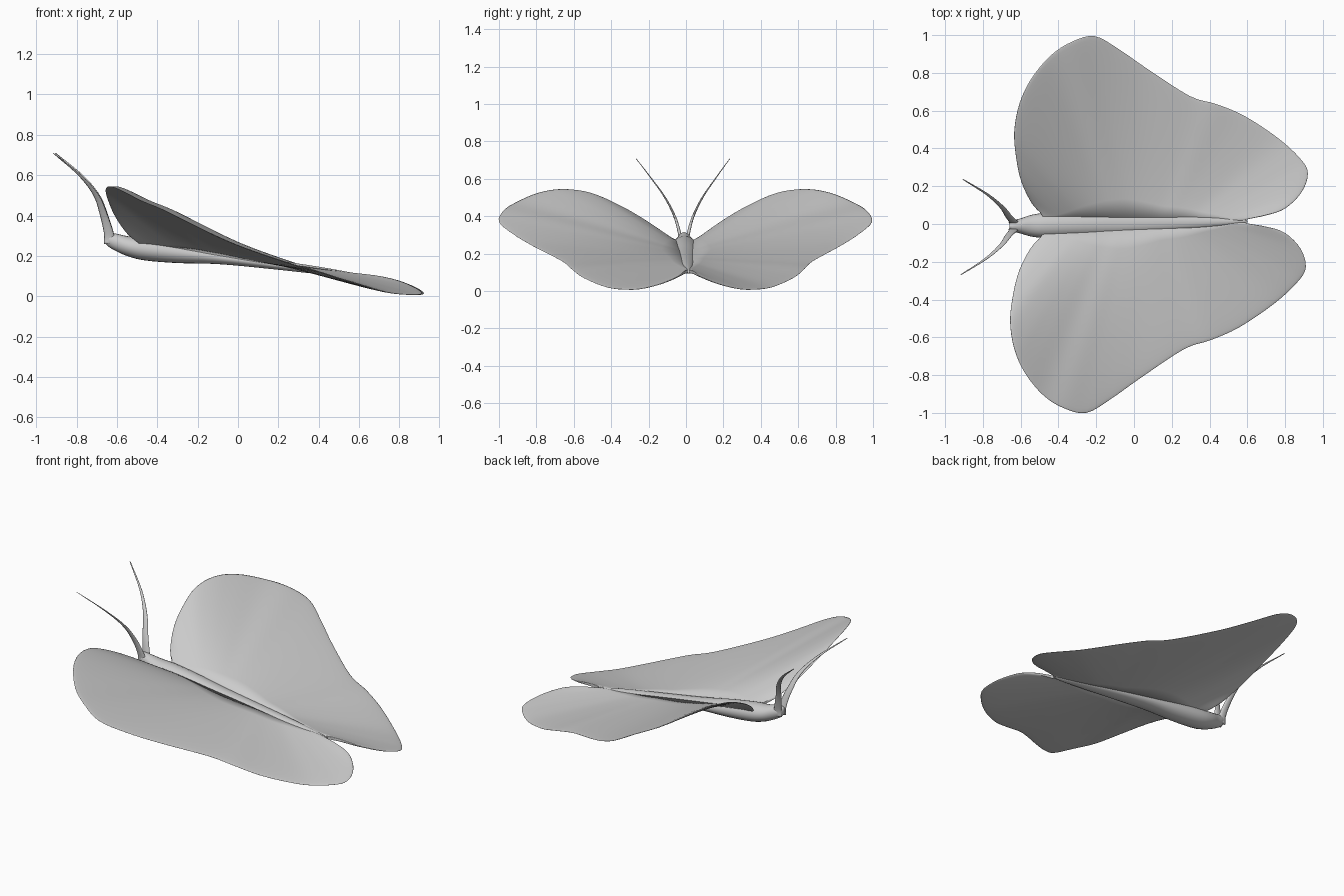
import bpy, bmesh, math
from mathutils import Vector

if "Cube" in bpy.data.objects:
    bpy.data.objects.remove(bpy.data.objects["Cube"])


def spline(pts, steps):
    """Catmull-Rom samples through points of any dimension."""
    P = [Vector(p) for p in pts]
    out = []
    for i in range(len(P) - 1):
        a, b = P[i], P[i + 1]
        p0 = P[i - 1] if i else a * 2 - b
        p3 = P[i + 2] if i + 2 < len(P) else b * 2 - a
        for k in range(steps):
            t = k / steps
            out.append(0.5 * (2 * a + (b - p0) * t + (2 * p0 - 5 * a + 4 * b - p3) * t * t
                              + (3 * a - p0 - 3 * b + p3) * t ** 3))
    return out + [P[-1]]


def loft(name, rings):
    """Skin closed rings, cap both ends; a slight skew matches the natural pose."""
    bm = bmesh.new()
    rows = [[bm.verts.new((x + 0.022 * y, y + 0.02 * (x + 0.1), z)) for x, y, z in r] for r in rings]
    n = len(rows[0])
    for a, b in zip(rows, rows[1:]):
        for j in range(n):
            k = (j + 1) % n
            bm.faces.new((a[j], a[k], b[k], b[j]))
    bm.faces.new(rows[0])
    bm.faces.new(rows[-1])
    bmesh.ops.recalc_face_normals(bm, faces=bm.faces)
    me = bpy.data.meshes.new(name)
    bm.to_mesh(me)
    bm.free()
    ob = bpy.data.objects.new(name, me)
    bpy.context.collection.objects.link(ob)
    for p in me.polygons:
        p.use_smooth = True
    return ob


# Body: x, bottom z, top z, half width
body = [(-0.66, 0.265, 0.31, 0.015), (-0.64, 0.245, 0.315, 0.03), (-0.6, 0.222, 0.31, 0.04),
        (-0.54, 0.197, 0.297, 0.058), (-0.46, 0.178, 0.29, 0.066), (-0.3, 0.165, 0.265, 0.062),
        (-0.1, 0.16, 0.225, 0.053), (0.15, 0.137, 0.185, 0.042), (0.4, 0.11, 0.147, 0.028),
        (0.55, 0.095, 0.12, 0.014), (0.6, 0.095, 0.107, 0.005)]
samples = []
for xz, w in zip(spline([(x, b, t) for x, b, t, w in body], 4),
                 spline([(x, w) for x, b, t, w in body], 4)):
    samples.append((xz[0], xz[1], xz[2], w[1]))
angles = [2 * math.pi * j / 20 for j in range(20)]
loft("body", [[(x, w * math.cos(a), (b + t) / 2 + (t - b) / 2 * math.sin(a)) for a in angles]
              for x, b, t, w in samples])

# Wing outline from the front root round to the rear root
outline = [(-0.49, 0.06, 0.27), (-0.545, 0.12, 0.31), (-0.6, 0.23, 0.39), (-0.63, 0.35, 0.46),
           (-0.645, 0.5, 0.525), (-0.62, 0.65, 0.545), (-0.56, 0.78, 0.525), (-0.46, 0.9, 0.475),
           (-0.35, 0.97, 0.43), (-0.23, 0.997, 0.37), (-0.1, 0.925, 0.305), (0.05, 0.82, 0.24),
           (0.28, 0.67, 0.16), (0.42, 0.625, 0.12), (0.57, 0.56, 0.07), (0.75, 0.44, 0.02),
           (0.87, 0.33, 0.008), (0.915, 0.25, 0.014), (0.885, 0.15, 0.04), (0.8, 0.065, 0.075),
           (0.7, 0.03, 0.095), (0.59, 0.01, 0.1)]
edge = spline(outline, 4)
span = [math.sin(math.pi / 2 * i / 14) for i in range(15)]

# Antenna path: x, y, z, with radii in x and y
antenna = [(-0.635, 0.018, 0.26), (-0.639, 0.024, 0.31), (-0.663, 0.05, 0.4), (-0.7, 0.1, 0.5),
           (-0.78, 0.17, 0.6), (-0.91, 0.252, 0.71)]
stem = spline(antenna, 5)

for side, label in ((1, "left"), (-1, "right")):
    # Thin wing section swept from the root line to the outline
    rings = []
    for i, e in enumerate(edge):
        u = i / (len(edge) - 1)
        root = Vector((-0.48 + 1.07 * u, 0.035 - 0.03 * u, 0.262 - 0.158 * u))
        upper, lower = [], []
        for s in span:
            p = root.lerp(e, s)
            h = 0.008 * math.sqrt(max(0, 1 - s ** 6)) + 0.0003
            upper.append((p.x, side * p.y, p.z + h))
            lower.append((p.x, side * p.y, p.z - h))
        rings.append(upper + lower[::-1])
    loft(label + "_wing", rings)

    # Tapering flattened antenna
    rings = []
    for i, p in enumerate(stem):
        t = i / (len(stem) - 1)
        rx, ry = 0.026 * (1 - t) ** 0.9 + 0.003, 0.009 * (1 - t) + 0.002
        rings.append([(p.x + rx * math.cos(a), side * (p.y + ry * math.sin(a)), p.z) for a in angles[::2]])
    loft(label + "_antenna", rings)
